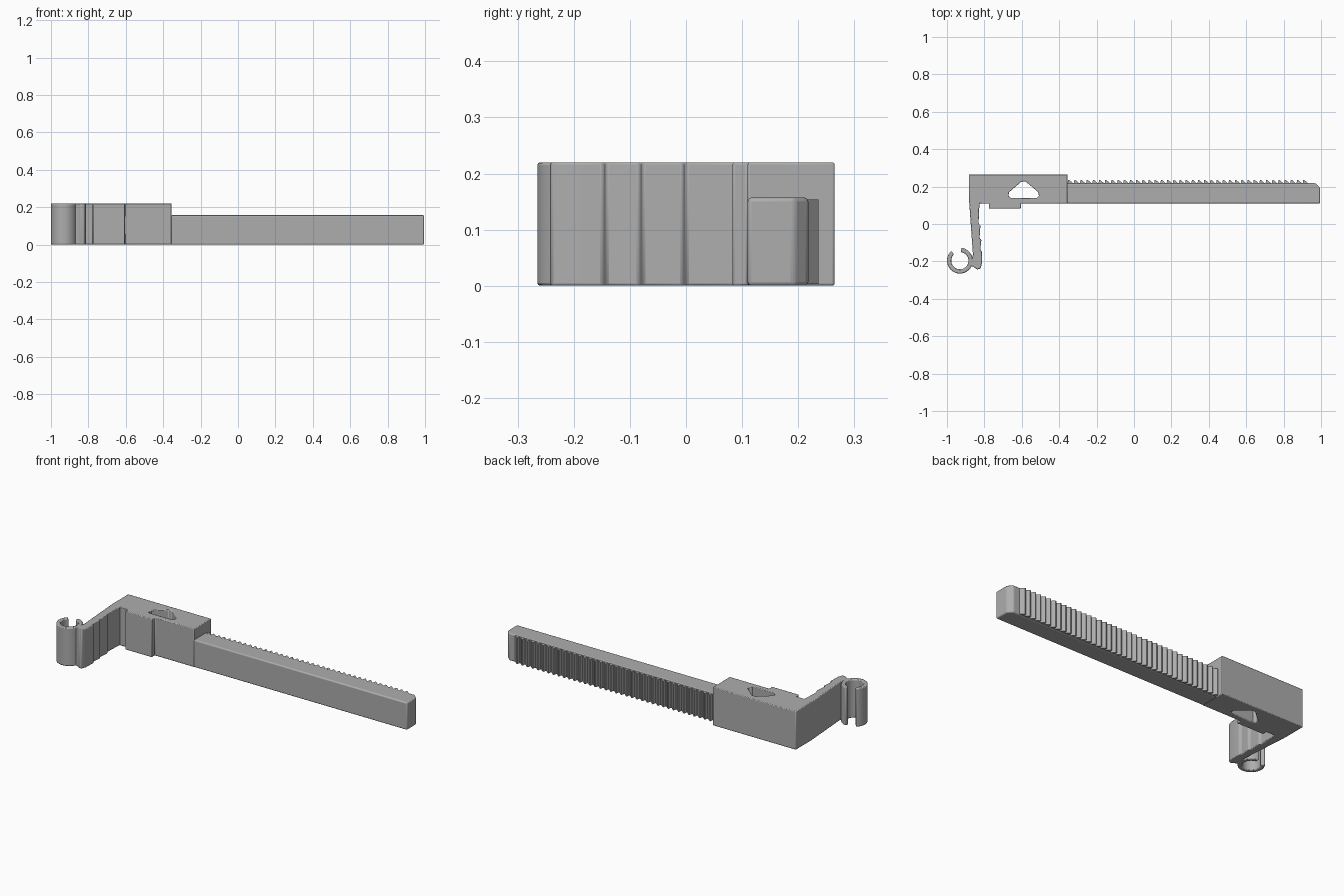
import bpy, bmesh
from math import cos, sin, radians

cube = bpy.data.objects.get("Cube")
if cube:
    bpy.data.objects.remove(cube, do_unlink=True)

grey = bpy.data.materials.new("plain grey")
grey.use_nodes = True
colour = (0.42, 0.42, 0.42, 1)
grey.diffuse_color = colour
grey.node_tree.nodes["Principled BSDF"].inputs["Base Color"].default_value = colour

HEAD_H, BAR_H = 0.22, 0.157


def prism(name, outline, height, base=0.0):
    """Extrude a plan outline straight up."""
    bm = bmesh.new()
    face = bm.faces.new([bm.verts.new((x, y, base)) for x, y in outline])
    top = bmesh.ops.extrude_face_region(bm, geom=[face])["geom"]
    bmesh.ops.translate(bm, vec=(0, 0, height),
                        verts=[v for v in top if isinstance(v, bmesh.types.BMVert)])
    bmesh.ops.recalc_face_normals(bm, faces=bm.faces)
    mesh = bpy.data.meshes.new(name)
    bm.to_mesh(mesh)
    bm.free()
    mesh.materials.append(grey)
    obj = bpy.data.objects.new(name, mesh)
    bpy.context.collection.objects.link(obj)
    return obj


def soften(obj, width, segments=2):
    bevel = obj.modifiers.new("rounded edges", "BEVEL")
    bevel.width = width
    bevel.segments = segments
    bevel.limit_method = "ANGLE"
    bevel.angle_limit = radians(40)


def smooth(obj):
    bpy.ops.object.select_all(action="DESELECT")
    obj.select_set(True)
    bpy.context.view_layer.objects.active = obj
    bpy.ops.object.shade_smooth_by_angle(angle=radians(35))


# Head block with its front pad
head = prism("head_block", [
    (-0.882, 0.265), (-0.882, 0.11), (-0.775, 0.11), (-0.775, 0.083),
    (-0.605, 0.083), (-0.605, 0.11), (-0.355, 0.11), (-0.355, 0.265)], HEAD_H)

# Triangular window through the head
cutter = prism("window_cutter", [
    (-0.66, 0.14), (-0.52, 0.14), (-0.508, 0.15), (-0.512, 0.17),
    (-0.58, 0.228), (-0.6, 0.228), (-0.668, 0.17), (-0.672, 0.15)], 1, -0.5)
cutter.hide_render = True
cut = head.modifiers.new("window", "BOOLEAN")
cut.object = cutter
cut.solver = "EXACT"
bpy.context.view_layer.objects.active = head
bpy.ops.object.modifier_apply(modifier=cut.name)
bpy.data.objects.remove(cutter, do_unlink=True)
soften(head, 0.004)

# Arm, with shallow grip steps along its inner side
steps = []
for y, x in ((-0.145, -0.816), (-0.08, -0.82), (-0.003, -0.825)):
    steps += [(x + 0.004, y - 0.004), (x - 0.006, y + 0.004)]
arm = prism("arm", [
    (-0.882, 0.13), (-0.861, -0.165), (-0.868, -0.19), (-0.885, -0.222),
    (-0.86, -0.228), (-0.84, -0.243), (-0.822, -0.24), (-0.814, -0.215)]
    + steps + [(-0.828, 0.08), (-0.822, 0.13)], HEAD_H)
soften(arm, 0.004)

# Open ring clip at the end of the arm
cx, cy, outer, inner, count = -0.931, -0.196, 0.069, 0.046, 40
angles = [radians(132 + i * (312 / count)) for i in range(count + 1)]
ring = [(cx + outer * cos(a), cy + outer * sin(a)) for a in angles]
ring += [(cx + inner * cos(a), cy + inner * sin(a)) for a in reversed(angles)]
clip = prism("ring_clip", ring, HEAD_H)
soften(clip, 0.005)

# Long bar with a chamfered tip
bar = prism("bar", [
    (-0.36, 0.11), (0.995, 0.11), (0.995, 0.193), (0.97, 0.218), (-0.36, 0.218)], BAR_H)
soften(bar, 0.007, 3)

# Ratchet teeth along the back of the bar
teeth_n, start, end = 39, -0.355, 0.935
pitch = (end - start) / teeth_n
saw = [(end, 0.205), (start, 0.205)]
for i in range(teeth_n):
    x = start + i * pitch
    saw += [(x, 0.217), (x + 0.003, 0.236), (x + 0.008, 0.236), (x + pitch * 0.9, 0.217)]
teeth = prism("ratchet_teeth", saw, BAR_H - 0.006, 0.003)

for part in (head, arm, clip, bar):
    smooth(part)
